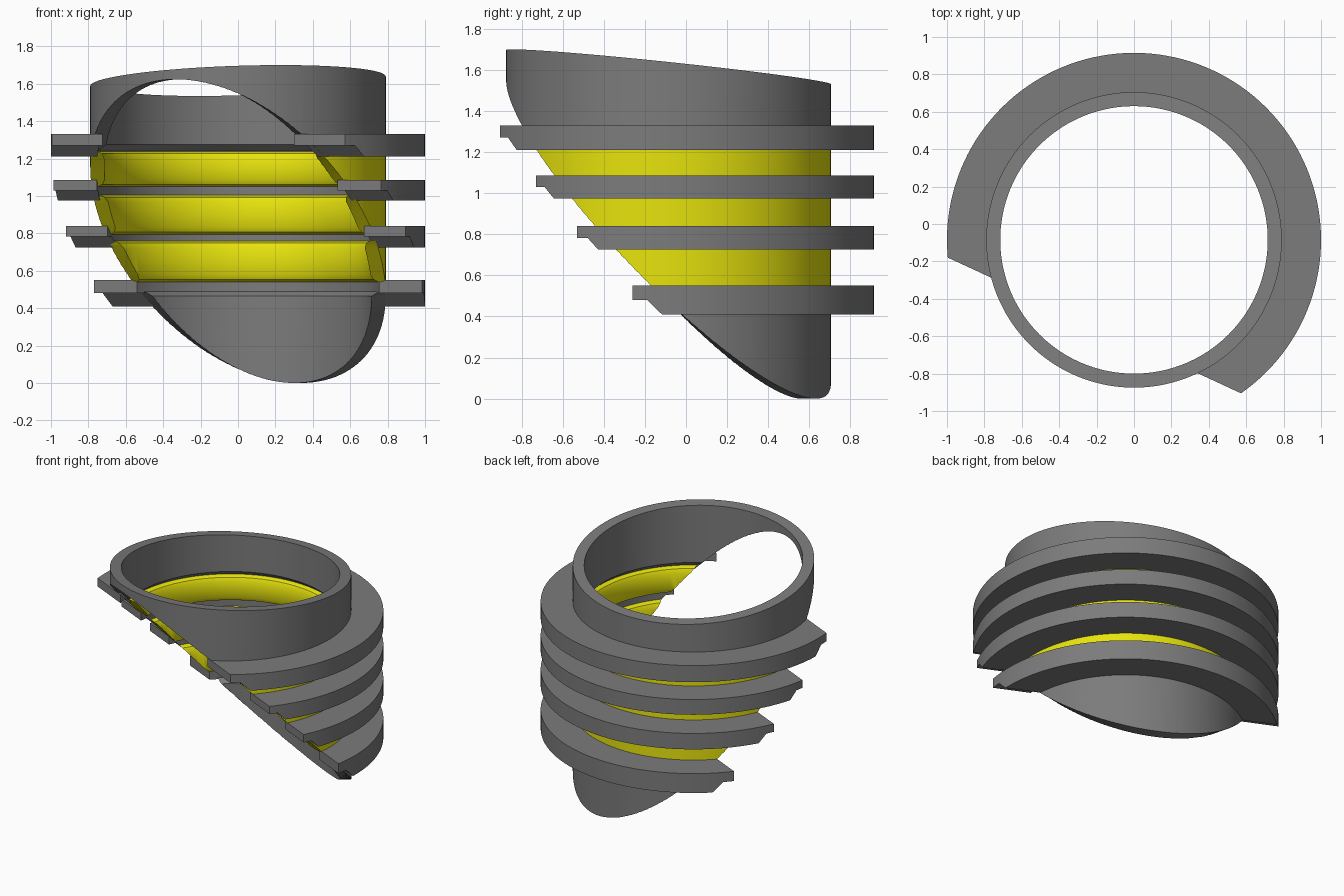
import bpy, bmesh, math

if "Cube" in bpy.data.objects:
    bpy.data.objects.remove(bpy.data.objects["Cube"])

CY = -0.085                              # tube axis position in y
R_IN, R_GROOVE, R_OUT, R_FL = 0.715, 0.755, 0.79, 1.0
DX, DY = 0.42, 0.9075                    # horizontal direction of the slanted cut
SEG = 144


def cut_s(z):
    """Distance along the cut direction where the slanted plane sits at height z."""
    return 0.79 - 0.973 * z


def cut_z(x, y):
    """Height of the slanted cut around the tube, equal for inner and outer wall."""
    return (0.79 - 0.79 * (x * DX + y * DY) / math.hypot(x, y)) / 0.973


def material(name, color):
    m = bpy.data.materials.new(name)
    m.diffuse_color = color
    m.use_nodes = True
    m.node_tree.nodes["Principled BSDF"].inputs["Base Color"].default_value = m.diffuse_color
    return m


yellow = material("yellow", (0.80, 0.77, 0.004, 1))
grey = material("dark_grey", (0.2, 0.2, 0.2, 1))


def finish(name, bm, mat=None):
    bmesh.ops.recalc_face_normals(bm, faces=bm.faces)
    me = bpy.data.meshes.new(name)
    bm.to_mesh(me)
    bm.free()
    ob = bpy.data.objects.new(name, me)
    bpy.context.collection.objects.link(ob)
    if mat:
        me.materials.append(mat)
    return ob


def ring(name, profile, mat=None):
    """Revolve a closed (radius, z) profile; z may be a function of x, y."""
    bm = bmesh.new()
    loops = []
    for i in range(SEG):
        a = 2 * math.pi * i / SEG
        loop = []
        for r, z in profile:
            x, y = r * math.cos(a), r * math.sin(a)
            loop.append(bm.verts.new((x, y + CY, z(x, y) if callable(z) else z)))
        loops.append(loop)
    n = len(profile)
    for i in range(SEG):
        a, b = loops[i], loops[(i + 1) % SEG]
        for j in range(n):
            k = (j + 1) % n
            bm.faces.new((a[j], b[j], b[k], a[k]))
    return finish(name, bm, mat)


def prism(pts):
    """Prism cutter whose (s, z) outline is swept across the cut direction."""
    bm = bmesh.new()
    sides = [[bm.verts.new((s * DX + t * DY, s * DY - t * DX + CY, z)) for s, z in pts]
             for t in (-2, 2)]
    bm.faces.new(sides[0])
    bm.faces.new(sides[1])
    for j in range(len(pts)):
        k = (j + 1) % len(pts)
        bm.faces.new((sides[0][j], sides[0][k], sides[1][k], sides[1][j]))
    return finish("cutter", bm)


def cut(ob, cutter):
    mod = ob.modifiers.new("slant_cut", 'BOOLEAN')
    mod.operation, mod.solver, mod.object = 'DIFFERENCE', 'EXACT', cutter
    bpy.ops.object.select_all(action='DESELECT')
    bpy.context.view_layer.objects.active = ob
    ob.select_set(True)
    bpy.ops.object.modifier_apply(modifier=mod.name)
    bpy.data.objects.remove(cutter)
    bpy.ops.object.shade_smooth_by_angle(angle=math.radians(30))


def tube(name, profile, mat):
    """Tube section trimmed by the slanted cut, its edge level across the wall."""
    cut(ring(name, profile, mat),
        ring("cutter", [(0.6, -0.5), (0.9, -0.5), (0.9, cut_z), (0.6, cut_z)]))


def rim(x, y):
    return 1.613 + 0.032 * x - 0.105 * y


# upper collar with tilted rim
tube("upper_collar", [(R_IN, rim), (R_OUT, rim), (R_OUT, 1.24),
                      (R_GROOVE, 1.24), (R_IN, 1.275)], grey)

# lower tube, narrowing to a tip under the slanted cut
tube("lower_tube", [(R_IN, -0.1), (R_OUT, -0.1), (R_OUT, 0.49),
                    (R_GROOVE, 0.49), (R_IN, 0.465)], grey)

# yellow bands with rounded inner edges
for i, (z0, z1) in enumerate([(0.54, 0.76), (0.795, 1.005), (1.05, 1.238)]):
    tube(f"yellow_band_{i + 1}",
         [(R_OUT, z0), (R_OUT, z1), (R_GROOVE, z1), (0.73, z1 - 0.012),
          (R_IN, z1 - 0.04), (R_IN, z0 + 0.04), (0.73, z0 + 0.012),
          (R_GROOVE, z0)], yellow)

# flanges: upper half ends square, lower half follows the slant
for i, (z0, z1) in enumerate([(0.41, 0.55), (0.725, 0.84), (0.975, 1.085), (1.21, 1.33)]):
    mid, st = (z0 + z1) / 2, cut_s(z1)
    r = R_GROOVE + 0.002
    fl = ring(f"flange_{i + 1}", [(r, z0), (R_FL, z0), (R_FL, z1), (r, z1)], grey)
    cut(fl, prism([(-3, z0 - 0.1), (cut_s(z0 - 0.1), z0 - 0.1), (cut_s(mid), mid),
                   (st, mid), (st, z1 + 0.1), (-3, z1 + 0.1)]))
